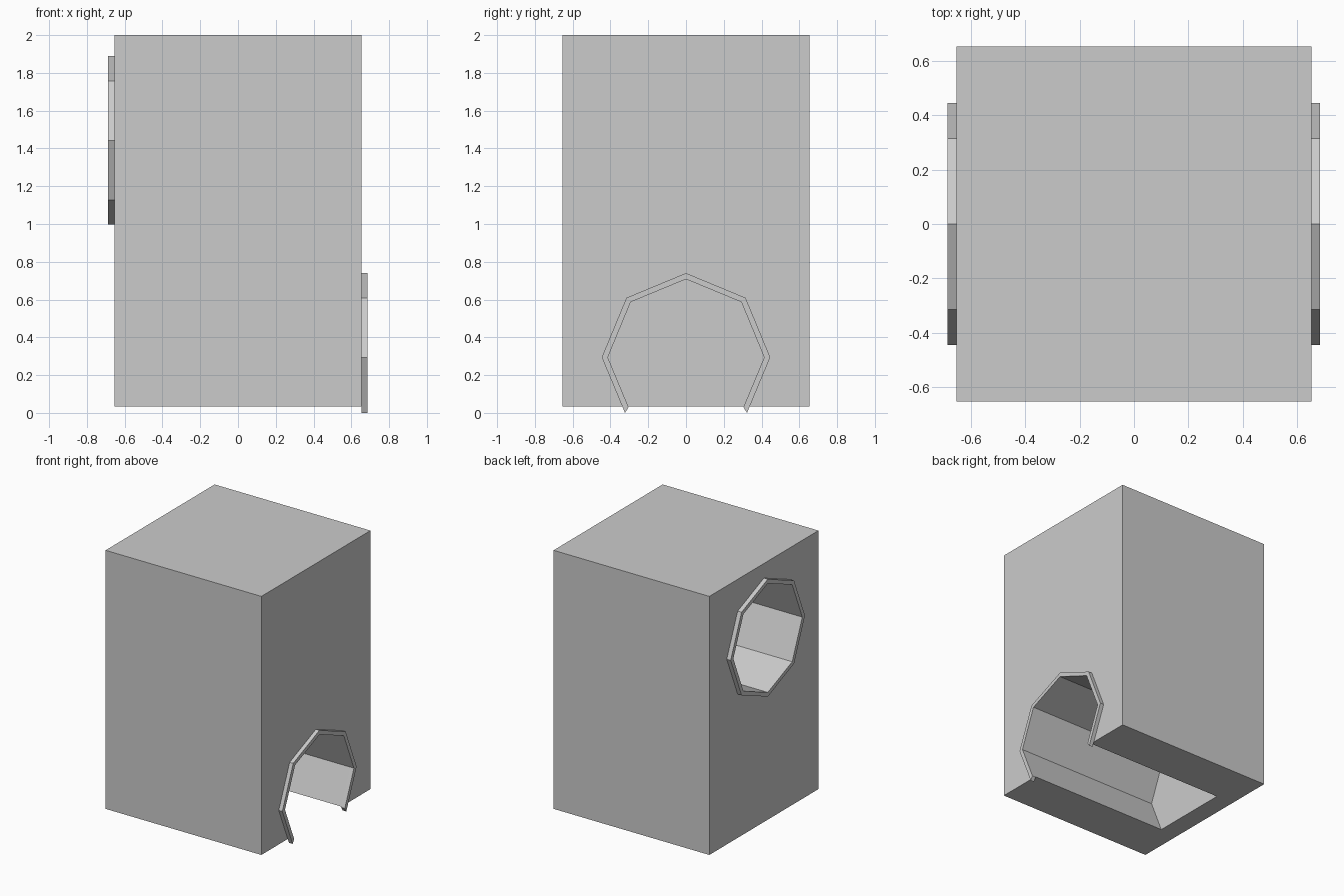
import bpy, bmesh, math

if "Cube" in bpy.data.objects:
    bpy.data.objects.remove(bpy.data.objects["Cube"])

HALF = 0.655          # half width of the block
BOTTOM, TOP = 0.035, 2.0
R_OUT, R_IN = 0.446, 0.414
LOW_Z, HIGH_Z = 0.294, 1.443


def octagon(r, zc):
    """(y, z) points of an octagon with a corner at the top."""
    return [(r * math.sin(i * math.pi / 4), zc + r * math.cos(i * math.pi / 4)) for i in range(8)]


def make_object(name, bm):
    bmesh.ops.recalc_face_normals(bm, faces=bm.faces[:])
    mesh = bpy.data.meshes.new(name)
    bm.to_mesh(mesh)
    bm.free()
    obj = bpy.data.objects.new(name, mesh)
    bpy.context.collection.objects.link(obj)
    return obj


def prism(name, pts, x0, x1):
    bm = bmesh.new()
    a = [bm.verts.new((x0, y, z)) for y, z in pts]
    b = [bm.verts.new((x1, y, z)) for y, z in pts]
    n = len(pts)
    bm.faces.new(a)
    bm.faces.new(b[::-1])
    for i in range(n):
        j = (i + 1) % n
        bm.faces.new((a[i], a[j], b[j], b[i]))
    return make_object(name, bm)


def band(name, outer, inner, x0, x1, closed):
    """Flat frame between two outlines, thickened along x."""
    bm = bmesh.new()
    loops = [[bm.verts.new((p[0], p[1][0], p[1][1])) for p in
              ((x0, o), (x1, o), (x1, i), (x0, i))] for o, i in zip(outer, inner)]
    n = len(loops)
    for k in range(n if closed else n - 1):
        p, q = loops[k], loops[(k + 1) % n]
        for s in range(4):
            t = (s + 1) % 4
            bm.faces.new((p[s], p[t], q[t], q[s]))
    if not closed:
        bm.faces.new(loops[0])
        bm.faces.new(loops[-1][::-1])
    return make_object(name, bm)


# main block
body = prism("body", [(-HALF, BOTTOM), (HALF, BOTTOM), (HALF, TOP), (-HALF, TOP)], -HALF, HALF)

# two blind octagonal tunnels, the lower one open through the floor
cutters = [prism("lower_tunnel_cutter", octagon(R_IN, LOW_Z), -0.51, 0.8),
           prism("upper_tunnel_cutter", octagon(R_IN, HIGH_Z), -0.8, 0.51)]
for c in cutters:
    c.hide_render = True
    mod = body.modifiers.new(c.name, 'BOOLEAN')
    mod.operation = 'DIFFERENCE'
    mod.solver = 'EXACT'
    mod.object = c
bpy.context.view_layer.objects.active = body
for m in [m.name for m in body.modifiers]:
    bpy.ops.object.modifier_apply(modifier=m)
for c in cutters:
    bpy.data.objects.remove(c)

# full rim around the upper opening
band("upper_rim", octagon(R_OUT, HIGH_Z), octagon(R_IN, HIGH_Z), -0.688, -HALF, True)

# open arch rim around the lower opening, ends just below the block
order = [6, 7, 0, 1, 2]
o, i = octagon(R_OUT, LOW_Z), octagon(R_IN, LOW_Z)
outer = [(-0.323, 0.0)] + [o[k] for k in order] + [(0.323, 0.0)]
inner = [(-0.304, 0.03)] + [i[k] for k in order] + [(0.304, 0.03)]
band("lower_rim", outer, inner, HALF, 0.685, False)
